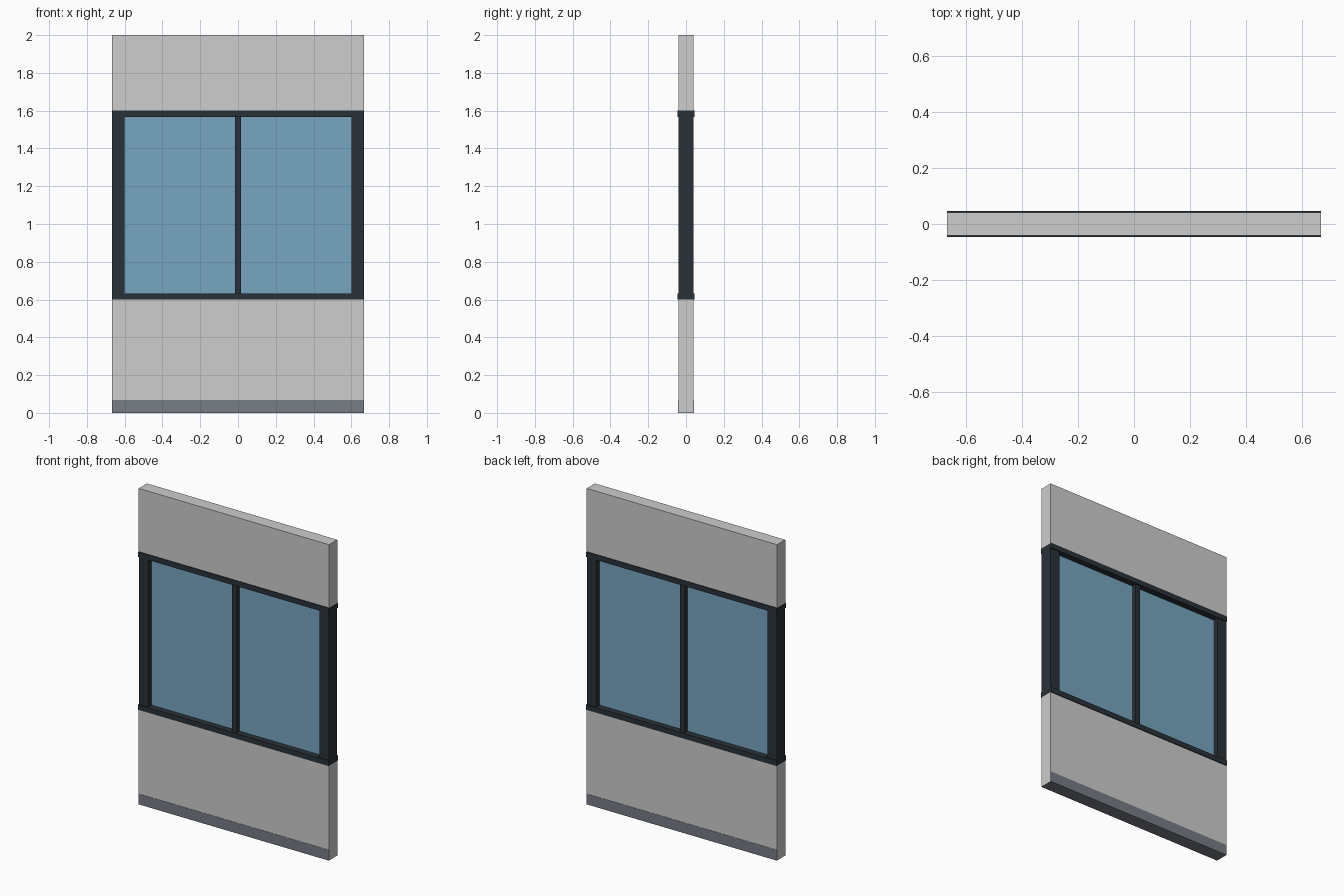
import bpy

if "Cube" in bpy.data.objects:
    bpy.data.objects.remove(bpy.data.objects["Cube"], do_unlink=True)


def srgb(r, g, b):
    return tuple((c / 255) ** 2.2 for c in (r, g, b)) + (1.0,)


def material(name, colour):
    mat = bpy.data.materials.new(name)
    mat.use_nodes = True
    mat.diffuse_color = colour
    mat.node_tree.nodes["Principled BSDF"].inputs["Base Color"].default_value = colour
    return mat


wall_grey = material("light_grey_wall", srgb(204, 204, 206))
base_grey = material("slate_skirting", srgb(118, 123, 132))
frame_dark = material("dark_frame", srgb(45, 53, 59))
glass_blue = material("blue_glass", srgb(119, 165, 192))


def box(name, mat, x0, x1, half_depth, z0, z1):
    """Box centred on y = 0 spanning the given x and z ranges."""
    bpy.ops.mesh.primitive_cube_add(size=1, location=((x0 + x1) / 2, 0, (z0 + z1) / 2))
    obj = bpy.context.object
    obj.name = name
    obj.scale = (x1 - x0, 2 * half_depth, z1 - z0)
    bpy.ops.object.transform_apply(location=False, rotation=False, scale=True)
    obj.data.materials.append(mat)
    return obj


W = 0.667        # half width of the panel
D = 0.041        # half depth of the wall
SILL, HEAD = 0.6, 1.6
RAIL = 0.033     # rail height
JAMB = 0.6       # inner edge of the side jambs
MULLION = 0.0165

# Solid wall below and above the window
box("lower_wall", wall_grey, -W, W, D, 0.001, SILL)
box("upper_wall", wall_grey, -W, W, D, HEAD, 2.0)

# Skirting along both faces
box("skirting", base_grey, -W + 0.001, W - 0.001, D + 0.0015, 0, 0.067)

# Projecting horizontal rails
box("bottom_rail", frame_dark, -W, W, D + 0.005, SILL, SILL + RAIL)
box("top_rail", frame_dark, -W, W, D + 0.005, HEAD - RAIL, HEAD)

# Uprights
z0, z1 = SILL + RAIL, HEAD - RAIL
box("left_jamb", frame_dark, JAMB, W, D - 0.001, z0, z1)
box("right_jamb", frame_dark, -W, -JAMB, D - 0.001, z0, z1)
box("centre_mullion", frame_dark, -MULLION, MULLION, 0.034, z0, z1)

# Glass panes
box("left_pane", glass_blue, MULLION, JAMB, 0.007, z0, z1)
box("right_pane", glass_blue, -JAMB, -MULLION, 0.007, z0, z1)
